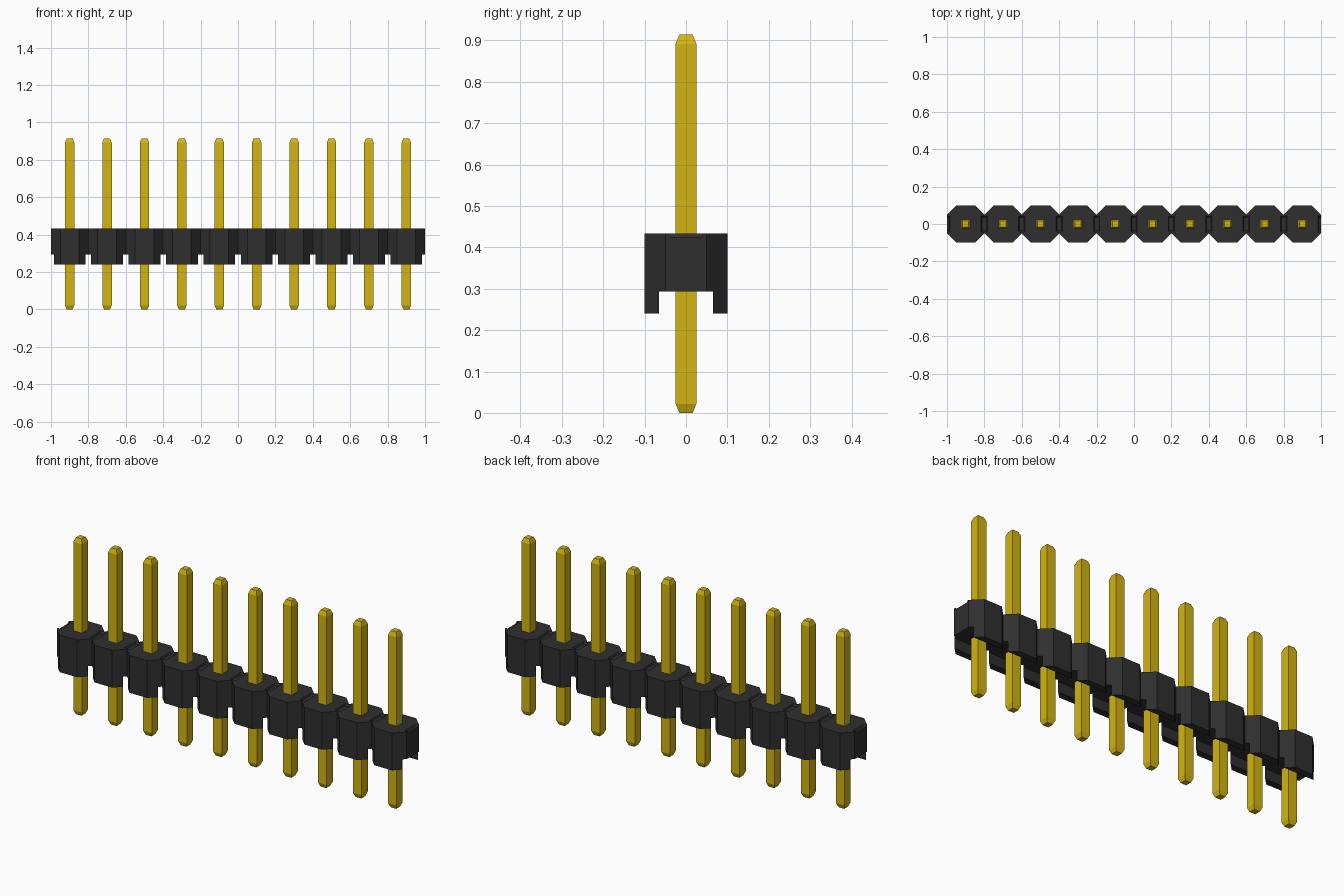
import bpy
import bmesh

if "Cube" in bpy.data.objects:
    bpy.data.objects.remove(bpy.data.objects["Cube"], do_unlink=True)

COUNT, PITCH = 10, 0.2
BASE, CEILING, TOP = 0.24, 0.293, 0.433
PIN_TOP = 0.914


def make_material(name, colour, roughness):
    mat = bpy.data.materials.new(name)
    mat.use_nodes = True
    mat.diffuse_color = colour
    bsdf = mat.node_tree.nodes["Principled BSDF"]
    bsdf.inputs["Base Color"].default_value = colour
    bsdf.inputs["Roughness"].default_value = roughness
    return mat


def loft(name, rings, mat=None):
    """Solid through a stack of matching rings of points, capped at both ends."""
    bm = bmesh.new()
    loops = [[bm.verts.new(p) for p in ring] for ring in rings]
    n = len(loops[0])
    for low, high in zip(loops, loops[1:]):
        for i in range(n):
            j = (i + 1) % n
            bm.faces.new((low[i], low[j], high[j], high[i]))
    bm.faces.new(loops[0][::-1])
    bm.faces.new(loops[-1])
    bmesh.ops.recalc_face_normals(bm, faces=bm.faces)
    mesh = bpy.data.meshes.new(name)
    bm.to_mesh(mesh)
    bm.free()
    if mat:
        mesh.materials.append(mat)
    obj = bpy.data.objects.new(name, mesh)
    bpy.context.collection.objects.link(obj)
    return obj


def rect(x, hx, hy, z):
    return [(x - hx, -hy, z), (x + hx, -hy, z), (x + hx, hy, z), (x - hx, hy, z)]


def cut(target, cutter):
    cutter.hide_render = True
    cutter.hide_set(True)
    mod = target.modifiers.new(cutter.name, 'BOOLEAN')
    mod.operation = 'DIFFERENCE'
    mod.solver = 'EXACT'
    mod.object = cutter
    bpy.context.view_layer.objects.active = target
    bpy.ops.object.modifier_apply(modifier=mod.name)
    bpy.data.objects.remove(cutter, do_unlink=True)


black = make_material("black plastic", (0.028, 0.028, 0.028, 1), 0.6)
gold = make_material("gold metal", (0.65, 0.46, 0.006, 1), 0.4)
centres = [(i - (COUNT - 1) / 2) * PITCH for i in range(COUNT)]

# Housing: a row of joined octagons
front = [(-1.0, -0.05)]
for x in centres:
    front += [(x - 0.05, -0.1), (x + 0.05, -0.1), (x + 0.1, -0.05)]
outline = front + [(x, -y) for x, y in reversed(front)]
housing = loft("housing", [[(x, y, z) for x, y in outline] for z in (BASE, TOP)], black)

# Channel along the underside
cut(housing, loft("channel_cutter", [rect(0, 1.1, 0.065, BASE - 0.1),
                                     rect(0, 1.1, 0.065, CEILING)]))

# Shallow snap grooves between the cells and at the ends
for i in range(COUNT + 1):
    x = -1 + i * PITCH
    cut(housing, loft("groove_cutter", [rect(x, 0.012, 0.035, TOP - 0.008),
                                        rect(x, 0.018, 0.045, TOP + 0.002)]))

# Square pins with tapered tips
for i, x in enumerate(centres):
    loft(f"pin_{i + 1}", [rect(x, h, h, z) for h, z in (
        (0.016, 0), (0.025, 0.022), (0.025, PIN_TOP - 0.022), (0.016, PIN_TOP))], gold)
